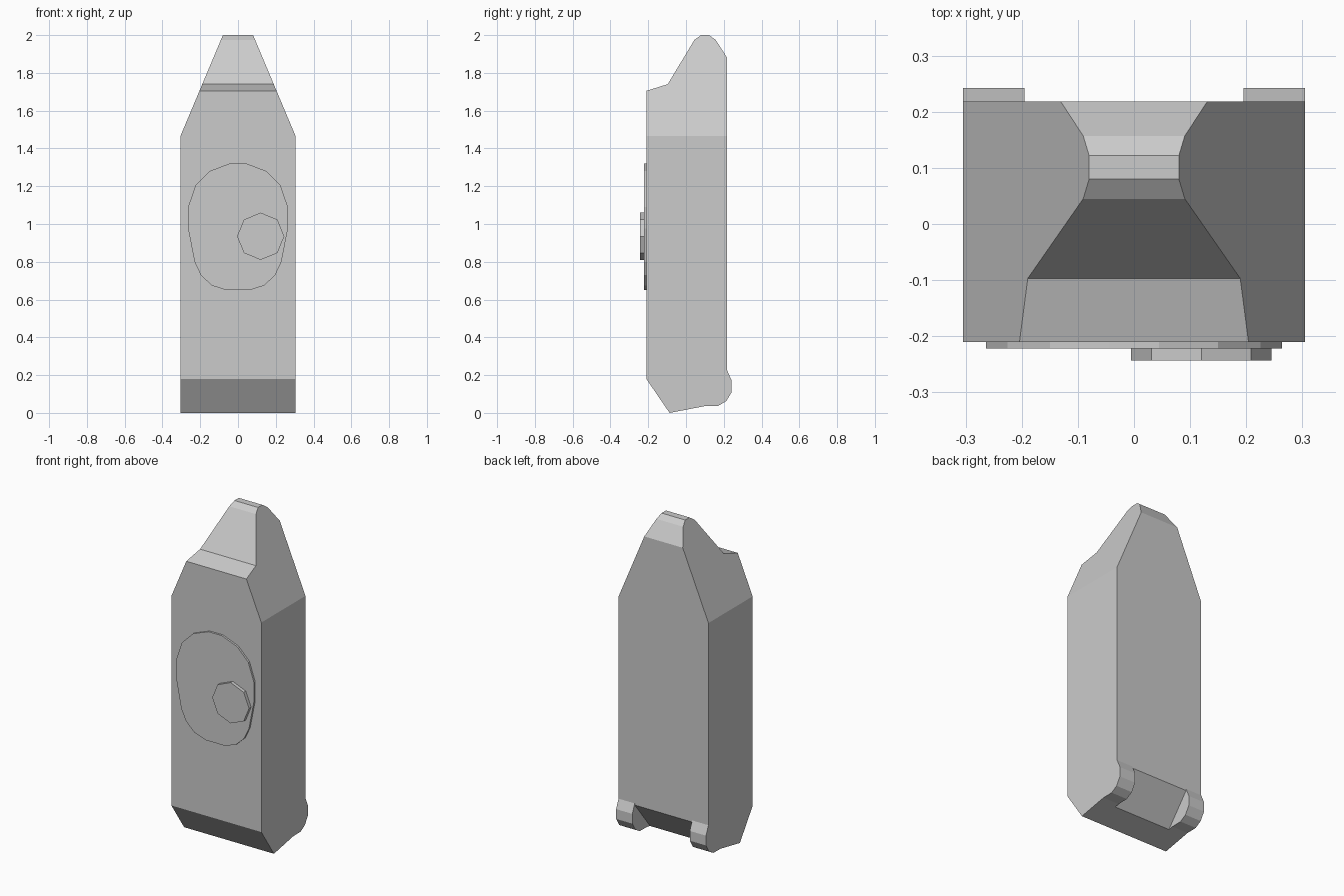
import bpy, bmesh, math
from mathutils import Vector

if "Cube" in bpy.data.objects:
    bpy.data.objects.remove(bpy.data.objects["Cube"])


def prism(name, points, depth):
    """Extrude a planar 3D outline along the depth vector."""
    bm = bmesh.new()
    face = bm.faces.new([bm.verts.new(p) for p in points])
    ext = bmesh.ops.extrude_face_region(bm, geom=[face])
    moved = [g for g in ext["geom"] if isinstance(g, bmesh.types.BMVert)]
    bmesh.ops.translate(bm, verts=moved, vec=Vector(depth))
    bmesh.ops.recalc_face_normals(bm, faces=bm.faces)
    mesh = bpy.data.meshes.new(name)
    bm.to_mesh(mesh)
    bm.free()
    obj = bpy.data.objects.new(name, mesh)
    bpy.context.collection.objects.link(obj)
    return obj


# Body: side profile (y, z) with rounded nose on top and hinge bulge at the lower back
HALF_W = 0.305
side = [(-0.21, 0.18), (-0.087, 0.0), (0.10, 0.036), (0.17, 0.037),
        (0.213, 0.062), (0.242, 0.11), (0.242, 0.17), (0.218, 0.225),
        (0.218, 1.88), (0.157, 1.975), (0.122, 2.0), (0.08, 2.0),
        (0.045, 1.975), (-0.097, 1.74), (-0.21, 1.705)]
body = prism("body", [(-HALF_W, y, z) for y, z in side], (2 * HALF_W, 0, 0))

# Tapered shoulders: slice both sides towards the narrow tip
bm = bmesh.new()
bm.from_mesh(body.data)
for s in (-1, 1):
    cut = bmesh.ops.bisect_plane(
        bm, geom=bm.verts[:] + bm.edges[:] + bm.faces[:],
        plane_co=(s * HALF_W, 0, 1.465), plane_no=(s * 0.535, 0, 0.225),
        clear_outer=True)
    edges = [g for g in cut["geom_cut"] if isinstance(g, bmesh.types.BMEdge)]
    bmesh.ops.contextual_create(bm, geom=edges)
bmesh.ops.recalc_face_normals(bm, faces=bm.faces)
bm.to_mesh(body.data)
bm.free()

# Hinge gap: sloped notch that leaves a knuckle at each side
gap = [(0.218, 0.215), (0.07, 0.0305), (0.07, -0.1), (0.4, -0.1), (0.4, 0.225), (0.218, 0.225)]
cutter = prism("hinge_gap_cutter", [(-0.195, y, z) for y, z in gap], (0.39, 0, 0))
cutter.hide_render = True
mod = body.modifiers.new("hinge_gap", "BOOLEAN")
mod.operation, mod.solver, mod.object = "DIFFERENCE", "EXACT", cutter
bpy.context.view_layer.objects.active = body
bpy.ops.object.modifier_apply(modifier=mod.name)
bpy.data.objects.remove(cutter)

# Oval panel on the front, mirrored half outline (x, z)
half = [(0.045, 1.32), (0.15, 1.28), (0.225, 1.205), (0.264, 1.09), (0.264, 0.975),
        (0.23, 0.80), (0.197, 0.73), (0.14, 0.675), (0.063, 0.65)]
oval = half + [(-x, z) for x, z in reversed(half)]
prism("front_panel", [(x, -0.205, z) for x, z in oval], (0, -0.017, 0))

# Octagonal button on the panel
octagon = [(0.12 + 0.125 * math.cos(i * math.pi / 4), -0.215,
            0.935 + 0.125 * math.sin(i * math.pi / 4)) for i in range(8)]
prism("button", octagon, (0, -0.028, 0))
